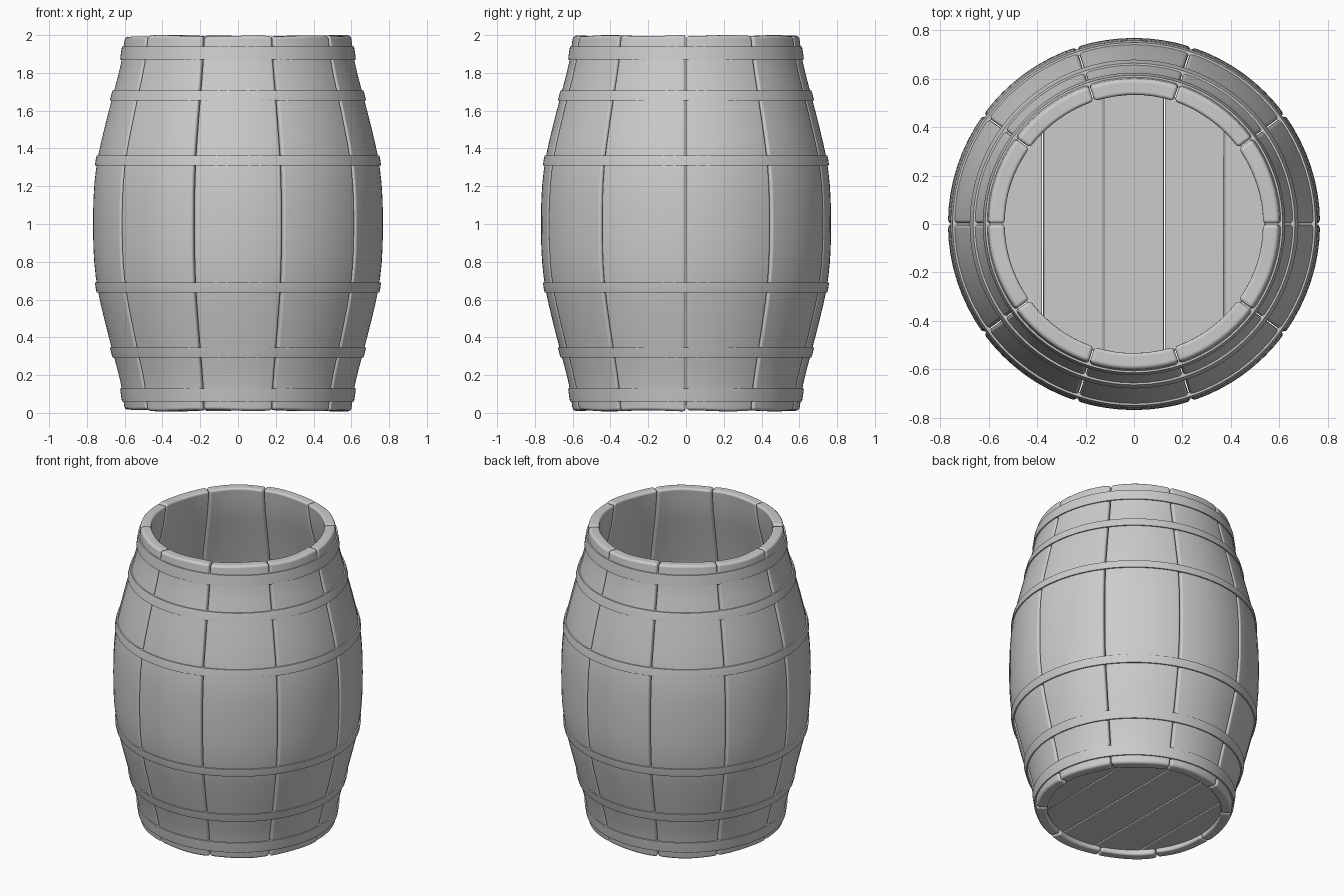
import bpy, bmesh, math, random

if "Cube" in bpy.data.objects:
    bpy.data.objects.remove(bpy.data.objects["Cube"])

random.seed(4)
STAVES = 10
THICK = 0.068
# half profile of the belly: distance from mid height, outer radius
PROFILE = [(0, .768), (.2, .762), (.36, .741), (.55, .697), (.7, .658),
           (.85, .620), (1, .598)]


def radius(z):
    """Smooth (Catmull-Rom style) outer radius at height z."""
    d = min(abs(z - 1), 0.9999)
    i = max(k for k in range(len(PROFILE) - 1) if PROFILE[k][0] <= d)

    def slope(k):
        if k == 0:
            return 0
        a, b = PROFILE[k - 1], PROFILE[min(k + 1, len(PROFILE) - 1)]
        return (b[1] - a[1]) / (b[0] - a[0])

    (x0, y0), (x1, y1) = PROFILE[i], PROFILE[i + 1]
    h = x1 - x0
    t = (d - x0) / h
    return ((2*t**3 - 3*t*t + 1) * y0 + (t**3 - 2*t*t + t) * h * slope(i)
            + (3*t*t - 2*t**3) * y1 + (t**3 - t*t) * h * slope(i + 1))


def finish(name, bm, bevel=0):
    bmesh.ops.recalc_face_normals(bm, faces=bm.faces)
    me = bpy.data.meshes.new(name)
    bm.to_mesh(me)
    bm.free()
    ob = bpy.data.objects.new(name, me)
    bpy.context.collection.objects.link(ob)
    me.polygons.foreach_set("use_smooth", [True] * len(me.polygons))
    if bevel:
        m = ob.modifiers.new("rounded_edges", 'BEVEL')
        m.width, m.segments = bevel, 3
        m.limit_method, m.angle_limit = 'ANGLE', math.radians(50)
        m.harden_normals = True
    else:
        me.set_sharp_from_angle(angle=math.radians(40))
    return ob


def loft(bm, rings, closed=False):
    """Join successive closed cross-sections; cap the ends unless closed."""
    vs = [[bm.verts.new(p) for p in ring] for ring in rings]
    n = len(vs[0])
    for k in range(len(vs) if closed else len(vs) - 1):
        a, b = vs[k], vs[(k + 1) % len(vs)]
        for j in range(n):
            bm.faces.new((a[j], a[(j + 1) % n], b[(j + 1) % n], b[j]))
    if not closed:
        bm.faces.new(vs[0])
        bm.faces.new(vs[-1])


def polar(r, a, z):
    return (r * math.cos(a), r * math.sin(a), z)


# Curved staves with slightly uneven ends
COLS, ROWS = 8, 28
for s in range(STAVES):
    step = math.tau / STAVES
    a0, a1 = s * step + .003, (s + 1) * step - .003
    lift = random.uniform(0, .008) if s % 3 else 0
    phase = random.uniform(0, math.tau)
    rings = []
    for c in range(COLS + 1):
        u = c / COLS
        a = a0 + (a1 - a0) * u
        wave = .003 * (1 + math.sin(phase + u * 5))
        zb, zt = .008 + lift + wave, 2 - lift - wave
        zs = [zb + (zt - zb) * k / ROWS for k in range(ROWS + 1)]
        rings.append([polar(radius(z), a, z) for z in zs]
                     + [polar(radius(z) - THICK, a, z) for z in reversed(zs)])
    bm = bmesh.new()
    loft(bm, rings)
    finish(f"stave_{s + 1}", bm, .016)

# Hoops following the slope of the belly, mirrored about mid height
HOOPS = [(.06, .13), (.292, .347), (.638, .69)]
HOOPS += [(2 - b, 2 - a) for a, b in reversed(HOOPS)]
for i, (lo, hi) in enumerate(HOOPS):
    rings = []
    for k in range(100):
        a = math.tau * k / 100
        rings.append([polar(radius(z) + off, a, z) for z, off in
                      ((lo, -.012), (lo, .008), ((lo + hi) / 2, .009),
                       (hi, .008), (hi, -.012))])
    bm = bmesh.new()
    loft(bm, rings, closed=True)
    finish(f"hoop_{i + 1}", bm)

# Round bottom cut from five parallel boards
R, Z0, Z1 = .548, .045, .1
SEAMS = [-R + .004, -.377, -.127, .125, .375, R - .004]
for i in range(5):
    x0, x1 = SEAMS[i] + .002, SEAMS[i + 1] - .002
    rings = []
    for k in range(11):
        x = x0 + (x1 - x0) * k / 10
        y = math.sqrt(R * R - x * x)
        rings.append([(x, -y, Z0), (x, y, Z0), (x, y, Z1), (x, -y, Z1)])
    bm = bmesh.new()
    loft(bm, rings)
    finish(f"bottom_board_{i + 1}", bm, .005)
